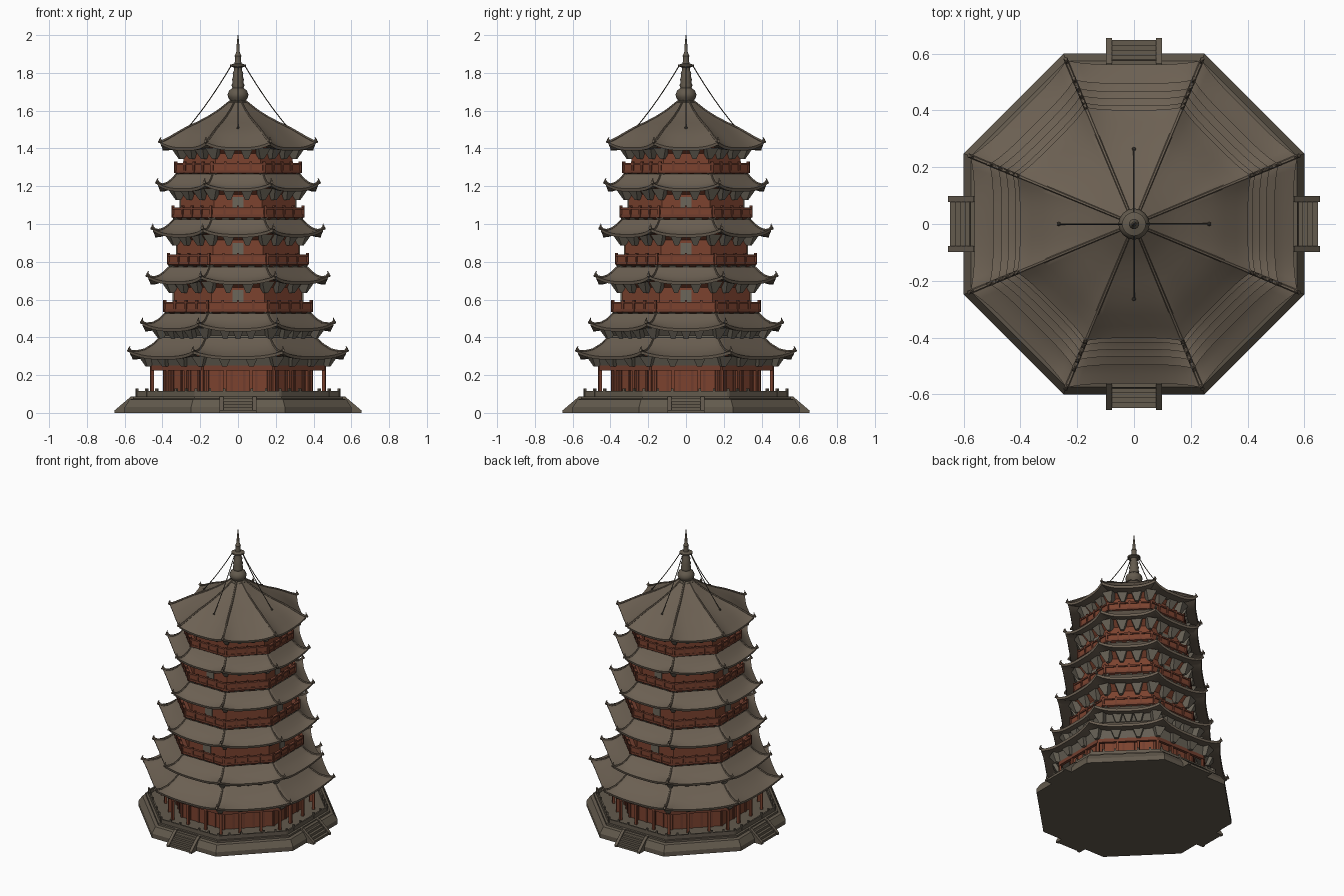
import bpy, bmesh, math
from mathutils import Vector, Matrix

if "Cube" in bpy.data.objects:
    bpy.data.objects.remove(bpy.data.objects["Cube"])

T = math.tan(math.radians(22.5))
C = math.cos(math.radians(22.5))


def material(name, r, g, b):
    m = bpy.data.materials.new(name)
    m.diffuse_color = (r, g, b, 1)
    m.use_nodes = True
    m.node_tree.nodes["Principled BSDF"].inputs["Base Color"].default_value = m.diffuse_color
    return m


ROOF = material("roof tile", 0.150, 0.118, 0.086)
STONE = material("stone", 0.125, 0.103, 0.075)
RED = material("red wood", 0.200, 0.055, 0.028)
RAIL = material("rail red", 0.165, 0.048, 0.027)
GREY = material("bracket grey", 0.150, 0.132, 0.102)
METAL = material("dark metal", 0.085, 0.072, 0.055)


def finish(name, bm, mat, smooth=None):
    bmesh.ops.recalc_face_normals(bm, faces=bm.faces[:])
    me = bpy.data.meshes.new(name)
    bm.to_mesh(me)
    bm.free()
    me.materials.append(mat)
    ob = bpy.data.objects.new(name, me)
    bpy.context.collection.objects.link(ob)
    if smooth:
        bpy.ops.object.select_all(action='DESELECT')
        ob.select_set(True)
        bpy.context.view_layer.objects.active = ob
        bpy.ops.object.shade_smooth_by_angle(angle=math.radians(smooth))
    return ob


def skin(bm, rings, closed=False):
    """Join rings of points with quads; cap the ends or close the loop."""
    vs = [[bm.verts.new(p) for p in ring] for ring in rings]
    n = len(vs[0])
    pairs = list(zip(vs, vs[1:])) + ([(vs[-1], vs[0])] if closed else [])
    for a, b in pairs:
        for i in range(n):
            j = (i + 1) % n
            bm.faces.new((a[i], a[j], b[j], b[i]))
    if not closed:
        bm.faces.new(vs[0])
        bm.faces.new(vs[-1])


def octagon(apo, z, lift=0, flare=0, seg=1):
    """Octagon ring whose corners can rise and flare outward."""
    pts = []
    for k in range(8):
        a = math.radians(45 * k)
        for i in range(seg):
            u = -1 + 2 * i / seg
            r = apo * (1 + flare * abs(u) ** 4)
            x, y = r, r * T * u
            pts.append(Vector((x * math.cos(a) - y * math.sin(a),
                               x * math.sin(a) + y * math.cos(a),
                               z + lift * abs(u) ** 3)))
    return pts


def octo(name, profile, mat, closed=False):
    bm = bmesh.new()
    skin(bm, [octagon(r, z) for r, z in profile], closed)
    return finish(name, bm, mat)


def block(bm, ang, r, t, z0, z1, bot, top=None):
    """Tapered box at radius r and sideways offset t, turned by ang degrees."""
    rings = []
    for z, (d, w) in ((z0, bot), (z1, top or bot)):
        rings.append([Matrix.Rotation(math.radians(ang), 3, 'Z') @ Vector((r + sx * d, t + sy * w, z))
                      for sx, sy in ((-1, -1), (1, -1), (1, 1), (-1, 1))])
    skin(bm, rings)


def around(bm, apo, fracs, z0, z1, bot, top=None):
    """Blocks at each corner and at fractions along each side."""
    for k in range(8):
        block(bm, 45 * k + 22.5, apo / C, 0, z0, z1, bot, top)
        for f in fracs:
            block(bm, 45 * k, apo, f * apo * T, z0, z1, bot, top)


def tube(bm, pts, r0, r1, n=6):
    rings = []
    for i, p in enumerate(pts):
        d = (pts[min(i + 1, len(pts) - 1)] - pts[max(i - 1, 0)]).normalized()
        q = d.to_track_quat('Z', 'Y')
        r = r0 + (r1 - r0) * i / (len(pts) - 1)
        rings.append([p + q @ Vector((r * math.cos(2 * math.pi * j / n),
                                      r * math.sin(2 * math.pi * j / n), 0)) for j in range(n)])
    skin(bm, rings)


def roof(name, profile, inner, lift=0.03, flare=0.025):
    """Concave tiled roof, profile running from the top down to the eave."""
    (rt, zt), (re, ze) = profile[0], profile[-1]
    rings, ridges = [], [[] for _ in range(8)]
    for r, z in profile:
        v = ((rt - r) / (rt - re)) ** 3
        ring = octagon(r, z, lift * v, flare * v, 12)
        rings.append(ring)
        for k in range(8):
            ridges[k].append(ring[12 * k])
    rings.append(octagon(re - 0.004, ze - 0.016, lift, flare, 12))
    rings.append(octagon(re - 0.03, ze - 0.014, lift * 0.8, flare, 12))
    rings.append(octagon(inner, ze + 0.012, 0, 0, 12))
    bm = bmesh.new()
    skin(bm, rings, closed=True)
    finish(name, bm, ROOF, 40)
    # corner ridges with upturned tips
    bm = bmesh.new()
    for pts in ridges:
        out = Vector((pts[-1].x, pts[-1].y, 0)).normalized()
        tube(bm, pts + [pts[-1] + out * 0.008 + Vector((0, 0, 0.004))], 0.005, 0.008)
        tip = pts[-1] - out * 0.006
        tube(bm, [tip, tip + out * 0.006 + Vector((0, 0, 0.014)),
                  tip + out * 0.002 + Vector((0, 0, 0.026))], 0.009, 0.003)
    finish(name + "_ridges", bm, ROOF, 50)


# stone platform with low parapet
octo("platform", [(0.60, 0), (0.60, 0.03), (0.575, 0.07), (0.555, 0.075), (0.555, 0.088)], STONE)
octo("parapet", [(0.54, 0.085), (0.54, 0.115), (0.53, 0.115), (0.53, 0.085)], STONE, True)
bm = bmesh.new()
around(bm, 0.535, (-0.67, -0.33, 0.33, 0.67), 0.085, 0.13, (0.006, 0.006))
finish("parapet_posts", bm, STONE)

# four stairs with sloping cheeks
bm = bmesh.new()
for a in (0, 90, 180, 270):
    for i in range(5):
        block(bm, a, 0.59 - 0.009 * i, 0, 0, 0.016 * (i + 1), (0.058 - 0.009 * i, 0.08))
    for s in (-1, 1):
        rings = []
        for t in (0.078, 0.098):
            rings.append([Matrix.Rotation(math.radians(a), 3, 'Z') @ Vector((x, s * t, z))
                          for x, z in ((0.53, 0), (0.655, 0), (0.655, 0.012), (0.565, 0.088), (0.53, 0.088))])
        skin(bm, rings)
finish("stairs", bm, STONE)

# ground floor: wall, colonnade and beam
octo("ground_wall", [(0.39, 0.08), (0.39, 0.31)], RED)
bm = bmesh.new()
around(bm, 0.39, (-0.6, -0.2, 0.2, 0.6), 0.085, 0.29, (0.006, 0.007))
finish("ground_wall_studs", bm, RAIL)
bm = bmesh.new()
around(bm, 0.455, (-0.36, 0.36), 0.085, 0.25, (0.008, 0.008))
finish("ground_columns", bm, RED)
octo("ground_beam", [(0.465, 0.225), (0.465, 0.25), (0.445, 0.25), (0.445, 0.225)], RAIL, True)
octo("ground_cornice", [(0.465, 0.25), (0.49, 0.30), (0.40, 0.30), (0.445, 0.25)], GREY, True)
bm = bmesh.new()
around(bm, 0.475, (-0.36, 0.36), 0.245, 0.298, (0.010, 0.012), (0.04, 0.036))
finish("ground_brackets", bm, GREY)
roof("lower_roof", [(0.41, 0.40), (0.45, 0.362), (0.49, 0.332), (0.53, 0.311), (0.562, 0.298)], 0.40)

# bracket storey between the two lowest roofs
octo("bracket_storey", [(0.395, 0.375), (0.395, 0.41), (0.43, 0.455)], GREY)
bm = bmesh.new()
around(bm, 0.41, (-0.4, 0, 0.4), 0.395, 0.45, (0.010, 0.012), (0.045, 0.034))
finish("storey_brackets", bm, GREY)
roof("second_roof", [(0.385, 0.526), (0.415, 0.496), (0.445, 0.473), (0.475, 0.457), (0.496, 0.447)], 0.37)

# upper storeys: balcony base z, balcony radius, wall radius, eave z, eave radius
levels = [(0.535, 0.392, 0.340, 0.695, 0.467),
          (0.785, 0.372, 0.322, 0.945, 0.442),
          (1.035, 0.348, 0.305, 1.187, 0.417),
          (1.270, 0.333, 0.288, 1.403, 0.402)]
for n, (zb, rb, rw, ze, re) in enumerate(levels):
    tag = "storey_%d_" % (n + 3)
    # balcony floor, solid railing, cap rail and posts
    octo(tag + "balcony_floor", [(rb - 0.04, zb - 0.03), (rb - 0.03, zb - 0.012), (rb, zb), (rb, zb + 0.014)], RAIL)
    octo(tag + "railing", [(rb - 0.004, zb + 0.01), (rb - 0.004, zb + 0.045),
                           (rb - 0.012, zb + 0.045), (rb - 0.012, zb + 0.01)], RED, True)
    octo(tag + "cap_rail", [(rb + 0.003, zb + 0.043), (rb + 0.003, zb + 0.053),
                            (rb - 0.015, zb + 0.053), (rb - 0.015, zb + 0.043)], RAIL, True)
    bm = bmesh.new()
    around(bm, rb - 0.004, (-0.5, 0, 0.5), zb, zb + 0.062, (0.007, 0.006))
    finish(tag + "railing_posts", bm, RAIL)
    bm = bmesh.new()
    around(bm, rb - 0.03, (-0.5, 0, 0.5), zb - 0.03, zb + 0.002, (0.008, 0.01), (0.024, 0.022))
    finish(tag + "balcony_brackets", bm, GREY)
    # wall with grey cornice and roof brackets
    octo(tag + "wall", [(rw, zb), (rw, ze - 0.03), (rw + 0.045, ze + 0.008)], RED)
    bm = bmesh.new()
    around(bm, rw + 0.012, (-0.36, 0.36), ze - 0.06, ze, (0.010, 0.010), (0.045, 0.036))
    finish(tag + "roof_brackets", bm, GREY)
    # door plates on the four main sides
    if n < 3:
        bm = bmesh.new()
        for a in (0, 90, 180, 270):
            block(bm, a, rw + 0.002, 0, zb + 0.01, ze - 0.045, (0.004, 0.028))
        finish(tag + "doors", bm, GREY)
    if n < 3:
        rt, zt = rb - 0.0, ze + 0.078
        rt = levels[n + 1][1] - 0.008
        prof = [(rt + (re - rt) * s, ze + (zt - ze) * (1 - s) ** 1.5) for s in (0, 0.25, 0.5, 0.75, 1)]
        roof(tag + "roof", prof, rw)

# sweeping top roof
roof("top_roof", [(0.035, 1.655), (0.055, 1.640), (0.10, 1.603), (0.15, 1.570), (0.21, 1.535), (0.27, 1.502),
                  (0.32, 1.466), (0.36, 1.434), (0.385, 1.415), (0.402, 1.404)], 0.03)

# turned spire
bm = bmesh.new()
spire = [(0.05, 1.62), (0.052, 1.645), (0.040, 1.652), (0.052, 1.67), (0.055, 1.685), (0.048, 1.705),
         (0.030, 1.72), (0.034, 1.735), (0.028, 1.75), (0.032, 1.765), (0.026, 1.78), (0.028, 1.80),
         (0.020, 1.815), (0.022, 1.828), (0.042, 1.835), (0.042, 1.843), (0.018, 1.85),
         (0.015, 1.88), (0.018, 1.89), (0.009, 1.91), (0.008, 1.94), (0.002, 2.0)]
skin(bm, [[Vector((r * math.cos(i * math.pi / 8), r * math.sin(i * math.pi / 8), z)) for i in range(16)]
          for r, z in spire])
finish("spire", bm, STONE, 40)

# four sagging stay chains with end weights
bm = bmesh.new()
for k in range(4):
    d = Vector((math.cos(k * math.pi / 2), math.sin(k * math.pi / 2), 0))
    pts = []
    for i in range(9):
        s = i / 8
        pts.append(d * (0.035 + 0.23 * s) + Vector((0, 0, 1.84 - 0.33 * s - 0.06 * s * (1 - s))))
    tube(bm, pts, 0.0028, 0.0028, 5)
    bmesh.ops.create_icosphere(bm, subdivisions=1, radius=0.008, matrix=Matrix.Translation(pts[-1]))
finish("stay_chains", bm, METAL)
